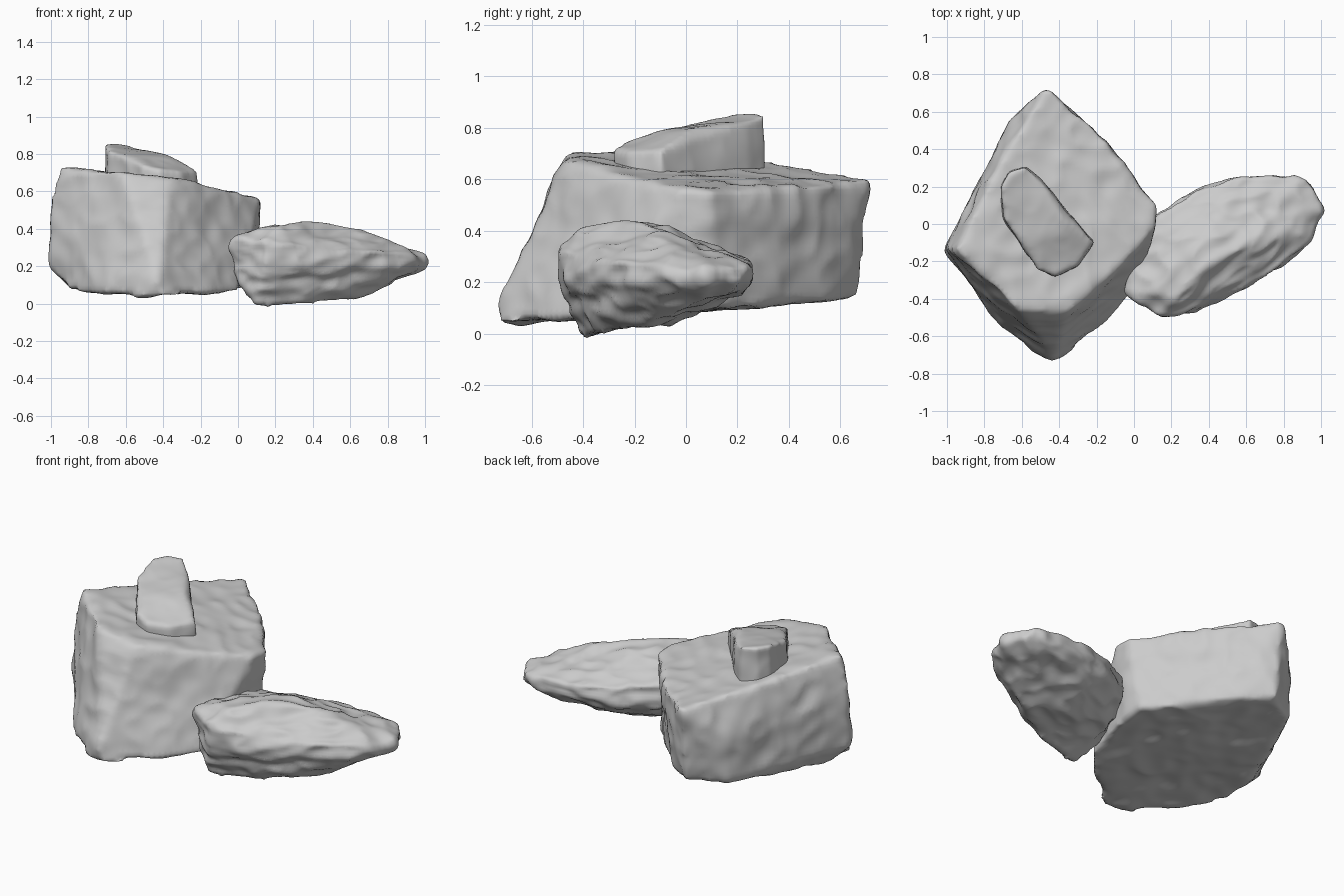
import bpy
import bmesh
from mathutils import Vector, Matrix, noise

cube = bpy.data.objects.get("Cube")
if cube:
    bpy.data.objects.remove(cube, do_unlink=True)

stone = bpy.data.materials.new("grey_stone")
stone.use_nodes = True
colour = (0.6, 0.6, 0.6, 1)
stone.diffuse_color = colour
stone.node_tree.nodes["Principled BSDF"].inputs["Base Color"].default_value = colour


def tilted(outline, height, slope_x=0.0, slope_y=0.0):
    """Lay a plan outline on a sloping plane."""
    return [(x, y, height + slope_x * x + slope_y * y) for x, y in outline]


def hull_object(name, corners):
    """Convex solid around the corner points."""
    bm = bmesh.new()
    for corner in corners:
        bm.verts.new(corner)
    hull = bmesh.ops.convex_hull(bm, input=bm.verts)
    loose = {g for g in hull["geom_interior"] + hull["geom_unused"]
             if isinstance(g, bmesh.types.BMVert)}
    bmesh.ops.delete(bm, geom=list(loose), context="VERTS")
    bmesh.ops.recalc_face_normals(bm, faces=bm.faces)
    mesh = bpy.data.meshes.new(name)
    bm.to_mesh(mesh)
    bm.free()
    obj = bpy.data.objects.new(name, mesh)
    bpy.context.collection.objects.link(obj)
    return obj


def round_edges(obj, voxel, rounding):
    """Even out the faces and wear down the edges."""
    remesh = obj.modifiers.new("even_faces", "REMESH")
    remesh.mode = "VOXEL"
    remesh.voxel_size = voxel
    smooth = obj.modifiers.new("worn_edges", "SMOOTH")
    smooth.factor = 0.5
    smooth.iterations = rounding
    graph = bpy.context.evaluated_depsgraph_get()
    worn = bpy.data.meshes.new_from_object(obj.evaluated_get(graph))
    obj.modifiers.clear()
    obj.data = worn
    worn.name = obj.name


def weather(obj, dents, grain, turn, stretch):
    """Broad dents, finer chips and creases, running along the rock's own axis."""
    bm = bmesh.new()
    bm.from_mesh(obj.data)
    bm.normal_update()
    spin = Matrix.Rotation(-turn, 3, "Z")
    chip_offset = Vector((3, 7, 1))
    crease_offset = Vector((9, 2, 5))
    moved = []
    for vert in bm.verts:
        p = Vector(a * b for a, b in zip(spin @ vert.co, stretch))
        broad = noise.noise(p * 4)
        chips = noise.noise(p * 10 + chip_offset)
        creases = 0.5 - abs(noise.noise(p * 7 + crease_offset)) * 2
        moved.append(vert.co + vert.normal * (dents * broad + grain * (chips + creases)))
    for vert, position in zip(bm.verts, moved):
        vert.co = position
    for face in bm.faces:
        face.smooth = True
    bm.to_mesh(obj.data)
    bm.free()


def rock(name, corners, voxel, rounding, dents, grain, turn=0.0, stretch=(1, 1, 1)):
    obj = hull_object(name, corners)
    round_edges(obj, voxel, rounding)
    weather(obj, dents, grain, turn, stretch)
    obj.data.materials.clear()
    obj.data.materials.append(stone)


# Large block: sloping top, leaning front corner, bulge at the back
block_top = [(-0.95, -0.14), (-0.62, -0.46), (-0.36, -0.47), (-0.16, -0.3), (0.12, -0.02),
             (0.13, 0.09), (-0.2, 0.5), (-0.47, 0.73), (-0.63, 0.44), (-0.74, 0.28)]
block_base = [(-0.9, -0.1), (-0.9, -0.3), (-0.7, -0.56), (-0.5, -0.71), (-0.38, -0.73),
              (-0.2, -0.56), (0, -0.37), (0.08, 0), (0.07, 0.14), (-0.3, 0.55),
              (-0.46, 0.66), (-0.66, 0.54)]
block_girth = [(-1.01, -0.13, 0.5), (-1.01, -0.14, 0.2), (-0.43, -0.73, 0.13),
               (-0.73, 0.44, 0.4), (-0.67, 0.54, 0.4)]
rock("large_block",
     tilted(block_top, 0.58, -0.15, -0.07) + tilted(block_base, 0.09, 0, 0.07) + block_girth,
     voxel=0.022, rounding=4, dents=0.016, grain=0.007)

# Slab lying on the block, rising to the rear
slab_plan = [(-0.71, 0.2), (-0.67, 0.28), (-0.58, 0.31), (-0.5, 0.24), (-0.22, -0.1),
             (-0.3, -0.22), (-0.42, -0.28), (-0.52, -0.24), (-0.7, 0.03)]
slab_crest = [(-0.37, 0.02, 0.8), (-0.56, -0.12, 0.79)]
rock("top_slab",
     tilted(slab_plan, 0.69, -0.18, 0.18) + tilted(slab_plan, 0.6) + slab_crest,
     voxel=0.016, rounding=5, dents=0.012, grain=0.004)

# Long tapering boulder: blunt rim all round, humped crest, keel lifted at the far end
boulder_rim = [(-0.04, -0.36), (0.14, -0.5), (0.3, -0.47), (0.6, -0.33), (0.79, -0.23),
               (0.94, -0.09), (1.01, 0.07), (0.96, 0.2), (0.87, 0.25), (0.5, 0.25),
               (0.32, 0.17), (0.12, 0.05), (0.04, -0.1)]
boulder_crest = [(0.2, -0.38, 0.43), (0.42, -0.2, 0.44), (0.62, -0.12, 0.41),
                 (0.86, 0.02, 0.31)]
boulder_keel = [(0.1, -0.4, 0), (0.4, -0.32, 0), (0.7, -0.14, 0.05), (0.85, 0.05, 0.12),
                (0.45, 0.1, 0.08), (0.1, -0.1, 0.08), (0, -0.3, 0.1)]
rock("long_boulder",
     tilted(boulder_rim, 0.34, -0.09) + tilted(boulder_rim, 0.2) + boulder_crest + boulder_keel,
     voxel=0.016, rounding=4, dents=0.022, grain=0.012, turn=0.6, stretch=(0.8, 1.3, 1.8))
